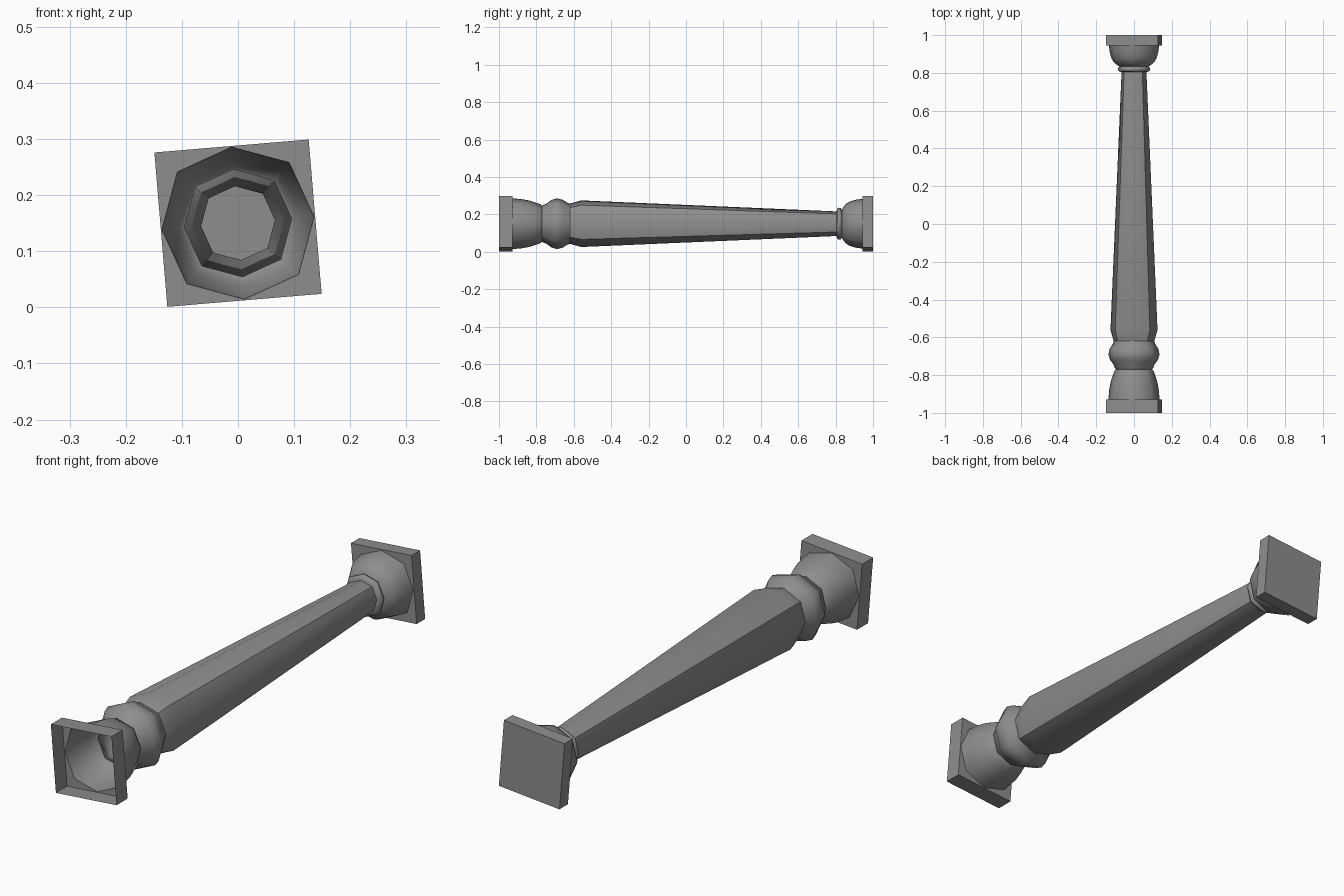
import bpy, bmesh, math

cube = bpy.data.objects.get("Cube")
if cube:
    bpy.data.objects.remove(cube, do_unlink=True)

stone = bpy.data.materials.new("grey stone")
stone.use_nodes = True
stone.diffuse_color = (0.27, 0.27, 0.27, 1)
stone.node_tree.nodes["Principled BSDF"].inputs["Base Color"].default_value = (0.27, 0.27, 0.27, 1)

TILT = math.radians(4.8)
AXIS_Z = 0.15
OCTAGON = 1.04
SQUARE = math.sqrt(2)


def ring(bm, y, radius, corner):
    """Eight points round the column axis; corner scales the diagonal ones."""
    points = []
    for k in range(8):
        angle = TILT + k * math.pi / 4
        r = radius * (corner if k % 2 else 1)
        points.append(bm.verts.new((r * math.cos(angle), y, AXIS_Z + r * math.sin(angle))))
    return points


def loft(name, profile, smooth_angle, cap_start=False, cap_end=False):
    """Skin a list of (y, radius, corner) rings."""
    bm = bmesh.new()
    rings = [ring(bm, *p) for p in profile]
    for a, b in zip(rings, rings[1:]):
        for k in range(8):
            n = (k + 1) % 8
            bm.faces.new((a[k], b[k], b[n], a[n]))
    if cap_start:
        bm.faces.new(rings[0])
    if cap_end:
        bm.faces.new(rings[-1][::-1])
    mesh = bpy.data.meshes.new(name)
    bm.to_mesh(mesh)
    bm.free()
    mesh.materials.append(stone)
    obj = bpy.data.objects.new(name, mesh)
    bpy.context.collection.objects.link(obj)
    bpy.ops.object.select_all(action="DESELECT")
    obj.select_set(True)
    bpy.context.view_layer.objects.active = obj
    bpy.ops.object.shade_smooth_by_angle(angle=math.radians(smooth_angle))
    return obj


def octagons(points):
    return [(y, r, OCTAGON) for y, r in points]


# Hollow base plinth, open underneath
loft("base_plinth", [(-1, 0.138, SQUARE), (-0.928, 0.138, SQUARE),
                     (-0.928, 0.136, OCTAGON)], 30)

# Base bell, groove and bulging ring
loft("base_moulding", octagons([
    (-0.928, 0.136), (-0.88, 0.132), (-0.84, 0.125), (-0.805, 0.114),
    (-0.775, 0.103), (-0.77, 0.096), (-0.762, 0.102), (-0.745, 0.108),
    (-0.72, 0.127), (-0.69, 0.136), (-0.66, 0.129), (-0.635, 0.113),
    (-0.62, 0.108)]), 54)

# Tapered shaft with a flared foot
loft("shaft", octagons([(-0.62, 0.108), (-0.56, 0.125), (0.805, 0.066)]), 42)

# Collar and bowl below the top slab
loft("collar", octagons([(0.805, 0.066), (0.808, 0.08), (0.816, 0.086),
                         (0.828, 0.084), (0.833, 0.075)]), 54)
loft("capital_bowl", octagons([
    (0.833, 0.075), (0.838, 0.085), (0.855, 0.106), (0.875, 0.119),
    (0.905, 0.128), (0.945, 0.134)]), 54)

# Square top slab
loft("capital_slab", [(0.945, 0.138, SQUARE), (1, 0.138, SQUARE)], 30, True, True)
